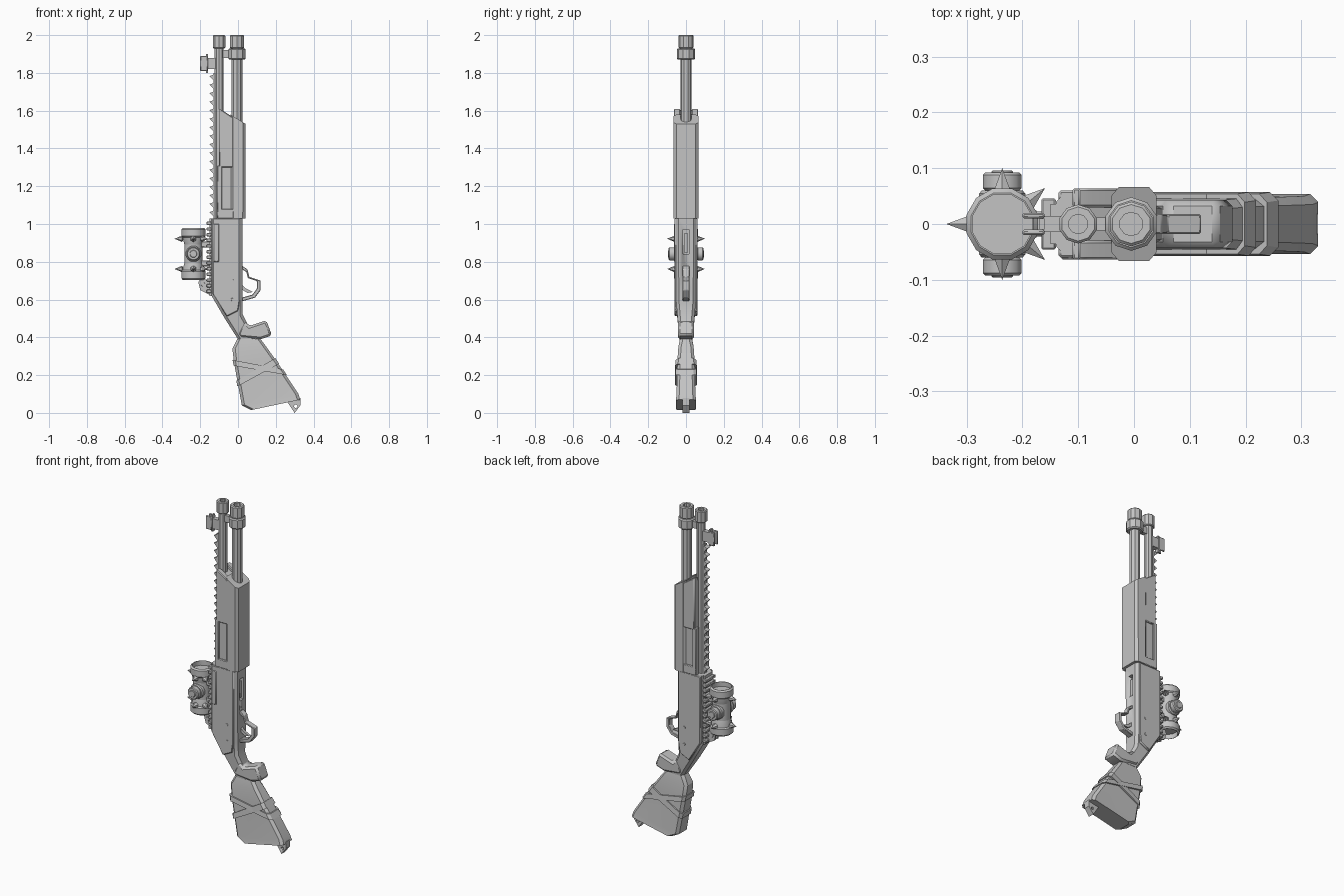
import bpy, bmesh, math
from mathutils import Vector

cube = bpy.data.objects.get("Cube")
if cube:
    bpy.data.objects.remove(cube, do_unlink=True)

GREY = (.55, .55, .55, 1)
grey = bpy.data.materials.new("plain grey")
grey.use_nodes = True
grey.diffuse_color = GREY
grey.node_tree.nodes["Principled BSDF"].inputs["Base Color"].default_value = GREY

UP = Vector((0, 0, 1))
ACROSS = Vector((0, 1, 0))


def finish(name, bm, bevel=0):
    bmesh.ops.remove_doubles(bm, verts=bm.verts, dist=.0001)
    bmesh.ops.recalc_face_normals(bm, faces=bm.faces)
    mesh = bpy.data.meshes.new(name)
    bm.to_mesh(mesh)
    bm.free()
    mesh.materials.append(grey)
    part = bpy.data.objects.new(name, mesh)
    bpy.context.collection.objects.link(part)
    bpy.ops.object.select_all(action='DESELECT')
    part.select_set(True)
    bpy.context.view_layer.objects.active = part
    bpy.ops.object.shade_smooth_by_angle(angle=math.radians(32))
    if bevel:
        modifier = part.modifiers.new("bevel", 'BEVEL')
        modifier.width = bevel
        modifier.segments = 1
    return part


def skin(bm, rings):
    for lower, upper in zip(rings, rings[1:]):
        for i in range(len(lower)):
            bm.faces.new((lower[i - 1], lower[i], upper[i], upper[i - 1]))


def plate(name, outline, inner, outer, bevel=0):
    """Side outline in x and z, spanning inner to outer across y."""
    bm = bmesh.new()
    rings = [[bm.verts.new((x, y, z)) for x, z in outline] for y in (inner, outer)]
    skin(bm, rings)
    for ring in rings:
        bm.faces.new(ring)
    return finish(name, bm, bevel)


def pair(name, outline, inner, outer, bevel=0):
    for label, side in (("left_side", 1), ("right_side", -1)):
        plate(name + "_" + label, outline, side * inner, side * outer, bevel)


def rectangle(left, right, bottom, top):
    return [(left, bottom), (right, bottom), (right, top), (left, top)]


def block(name, left, right, bottom, top, half, bevel=0):
    return plate(name, rectangle(left, right, bottom, top), -half, half, bevel)


def loft(name, near, far, half_start, half_end, power=1, chamfer=.015):
    """Chamfered cross-sections strung between two edge paths."""
    bm = bmesh.new()
    rings = []
    for i, (start, end) in enumerate(zip(near, far)):
        half = half_start + (half_end - half_start) * (i / (len(near) - 1)) ** power
        a, b = (Vector((x, 0, z)) for x, z in (start, end))
        inset = (b - a).normalized() * chamfer
        slim = half - chamfer
        side = [(a, slim), (a + inset, half), (b - inset, half), (b, slim)]
        ring = side + [(point, -y) for point, y in reversed(side)]
        rings.append([bm.verts.new(point + ACROSS * y) for point, y in ring])
    skin(bm, rings)
    bm.faces.new(rings[0])
    bm.faces.new(rings[-1])
    return finish(name, bm)


def turned(name, profile, centre, axis, sides=12):
    """Profile of radius and height turned about an axis."""
    bm = bmesh.new()
    turn = axis.to_track_quat('Z', 'Y')
    angles = [math.tau * (i + .5) / sides for i in range(sides)]
    rings = [[bm.verts.new(Vector(centre) + turn @ Vector((r * math.cos(t), r * math.sin(t), h)))
              for t in angles] for r, h in profile]
    skin(bm, rings)
    return finish(name, bm)


def drum(name, centre, axis, radius, start, end, bore=0, sides=12):
    """Cylinder with chamfered rims, and a hole through it if it has a bore."""
    edge = radius / 8
    rim = radius - edge
    profile = [(bore, start), (rim, start), (radius, start + edge),
               (radius, end - edge), (rim, end), (bore, end)]
    if bore:
        profile.append(profile[0])
    return turned(name, profile, centre, axis, sides)


def cut(target, cutter):
    modifier = target.modifiers.new("cut", 'BOOLEAN')
    modifier.object = cutter
    bpy.context.view_layer.objects.active = target
    bpy.ops.object.modifier_apply(modifier=modifier.name)
    bpy.data.objects.remove(cutter, do_unlink=True)


# Barrel and magazine tube with hollow ends
barrel = Vector((-.1, 0, 0))
tube = Vector((-.005, 0, 0))
for name, foot, radius in (("barrel", barrel, .025), ("magazine_tube", tube, .03)):
    drum(name, foot, UP, radius, 1, 1.95, sides=10)
    drum(name + "_muzzle", foot, UP, radius + .01, 1.93, 2, bore=radius * .7, sides=10)
drum("tube_collar", tube, UP, .048, 1.87, 1.93, sides=10)
block("barrel_clamp", barrel.x, tube.x, 1.88, 1.92, .012)

# Toothed rib along the barrel
rib, tooth, step = -.13, .02, .045
block("barrel_rib", rib, barrel.x, 1.03, 1.8, .012)
for i in range(17):
    z = 1.04 + i * step
    plate("rib_tooth", [(rib, z), (rib - tooth, z + step / 2), (rib, z + step * .7)], -.014, .014)

# Front sight
block("front_sight_foot", -.17, barrel.x, 1.82, 1.88, .014)
block("front_sight_post", -.17, -.16, 1.8, 1.9, .01)
pair("front_sight_wing", rectangle(-.2, -.16, 1.81, 1.89), .01, .02, bevel=.003)

# Sliding fore-end with a sloped top and stepped side panels
back, front, base = -.11, -.04, 1.03
loft("fore_end", [(front, base), (front, 1.58)], [(.04, base), (.04, 1.53)], .066, .066)
loft("fore_end_core", [(-.1, base), (-.1, 1.59)], [(0, base), (0, 1.54)], .054, .054)
pair("fore_end_upper_panel", [(-.1, 1.61), (-.08, 1.6), (front + .02, 1.56), (front + .02, 1.3), (-.1, 1.3)],
     .03, .064, bevel=.004)
pair("fore_end_lower_rim", rectangle(back, front + .02, base, 1.08), .03, .064, bevel=.003)
pair("fore_end_back_rim", rectangle(back, back + .025, base, 1.31), .03, .064, bevel=.003)

# Receiver flowing into the wrist, with a loading port in its belly
belly, spine = .025, -.14
receiver = loft("receiver", [(spine, base), (spine, .62), (-.07, .5), (0, .39)],
                [(belly, base), (belly, .6), (belly, .52), (.09, .39)], .055, .035, power=2)
cut(receiver, block("port_cutter", 0, .06, .84, .97, .017))
block("shell_lifter", -.01, .014, .85, .95, .011)
pair("receiver_side_plate", [(-.135, base), (.01, base), (.01, .6), (0, .54), (-.06, .51), (-.135, .63)],
     .04, .06, bevel=.004)
plate("ejection_cover", rectangle(-.13, -.1, .8, 1), -.064, -.05, bevel=.003)
for z in (.6, .7):
    drum("receiver_pin", (-.03, 0, z), ACROSS, .008, -.062, .062, sides=8)

# Trigger and its guard: the inner edge is the outer one shrunk towards the receiver
heart = Vector((.02, .69))
outer = [Vector(p) for p in ((.02, .78), (.05, .76), (.06, .72), (.12, .7), (.12, .65), (.09, .61), (.02, .59))]
inner = [heart + (p - heart) * .8 for p in reversed(outer)]
plate("trigger_guard", outer + inner, -.018, .018, bevel=.003)
plate("trigger", [(.01, .69), (.04, .66), (.08, .64), (.05, .635), (.01, .66)], -.008, .008)

# Grip guard at the wrist
plate("grip_guard", [(0, .42), (.03, .49), (.06, .46), (.15, .49), (.18, .41), (.12, .39), (.01, .4)],
      -.043, .043, bevel=.012)

# Butt stock
loft("stock", [(0, .4), (-.03, .34), (-.02, .26), (.02, .04), (.07, .015)],
     [(.12, .39), (.15, .35), (.2, .28), (.32, .1), (.33, .07)], .032, .054, power=.7)

# Two crossing straps that follow the slanted edges of the stock
for name, near, far in (("rising_strap", .14, .26), ("falling_strap", .25, .2)):
    loft(name, [(-.025 + (.26 - z) * .18, z) for z in (near + .03, near)],
         [(.205 + (.28 - z) * .67, z) for z in (far + .03, far)], .054, .057)

# Sling loop under the heel
loop = plate("sling_loop", [(.26, .06), (.33, .08), (.33, .04), (.3, 0), (.28, .03)], -.018, .018)
cut(loop, drum("loop_cutter", (.306, 0, .035), ACROSS, .009, -.1, .1, sides=8))

# Sight rail on the receiver
block("sight_rail", -.15, spine, .62, base, .036)
for i in range(13):
    z = .635 + i * .03
    block("rail_tooth", -.166, spine, z, z + .017, .046, bevel=.003)

# Scope: waisted tube with flared open ends, side knobs and spikes
scope = Vector((-.236, 0, .842))
waist = .05
drum("scope_waist", scope, UP, waist, -.08, .08)
for side in (-1, 1):
    axis, out = UP * side, ACROSS * side
    turned("scope_flare", [(waist, .05), (.06, .09), (.06, .11), (0, .11)], scope, axis)
    drum("scope_end_ring", scope, axis, .066, .085, .138, bore=.055)
    drum("scope_knob_base", scope, out, .043, .03, .06)
    drum("scope_knob", scope, out, .036, .06, .092)
    drum("scope_knob_button", scope, out, .02, .08, .096)
    for degrees in (40, 90, 180, 270, 320):
        angle = math.radians(degrees)
        turned("scope_spike", [(0, waist), (.017, .06), (0, .1)], scope + axis * .08,
               Vector((math.cos(angle), math.sin(angle), 0)), sides=6)
    middle = scope.z + side * waist
    block("scope_mount", -.2, spine, middle - .016, middle + .016, .022, bevel=.004)

# Folded rear sight below the scope
pair("rear_sight_ear", [(-.21, .69), (-.2, .65), (spine, .62), (spine, .7), (-.2, .71)], .009, .02)
drum("rear_sight_pin", (-.185, 0, .68), ACROSS, .012, -.024, .024, sides=8)
